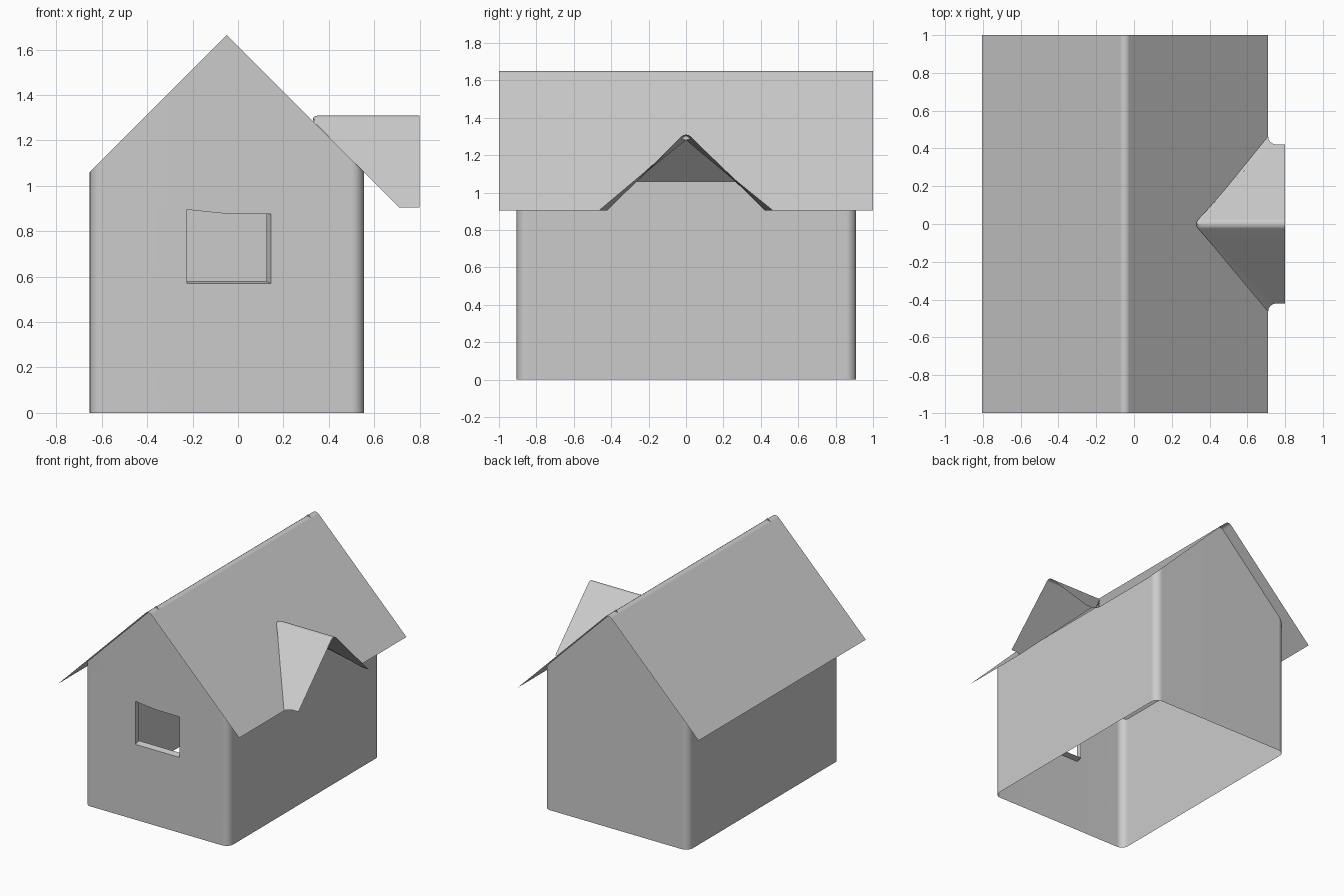
import bpy, bmesh
from mathutils import Vector

cube = bpy.data.objects.get("Cube")
if cube:
    bpy.data.objects.remove(cube, do_unlink=True)

RIDGE_X, RIDGE_Z = -0.05, 1.665

grey = bpy.data.materials.new("plain_grey")
grey.use_nodes = True
grey.diffuse_color = (0.6, 0.6, 0.6, 1)
for node in grey.node_tree.nodes:
    if node.type == 'BSDF_PRINCIPLED':
        node.inputs["Base Color"].default_value = (0.6, 0.6, 0.6, 1)


def finish(bm, name):
    """Turn a bmesh into a smooth-shaded object with flat large faces."""
    mesh = bpy.data.meshes.new(name)
    bm.to_mesh(mesh)
    bm.free()
    mesh.materials.append(grey)
    obj = bpy.data.objects.new(name, mesh)
    bpy.context.collection.objects.link(obj)
    bpy.ops.object.select_all(action='DESELECT')
    obj.select_set(True)
    bpy.context.view_layer.objects.active = obj
    bpy.ops.object.shade_smooth_by_angle()
    mod = obj.modifiers.new("even_normals", 'WEIGHTED_NORMAL')
    mod.keep_sharp = True
    return obj


def slice_faces(bm, faces, co, no, clear=False):
    geom = list({g for f in faces for g in (f, *f.edges, *f.verts)})
    bmesh.ops.bisect_plane(bm, geom=geom, dist=1e-5, plane_co=co,
                           plane_no=no, clear_outer=clear)


# Walls: rounded open shell, trimmed to the gable slopes
x0, x1, y0, y1 = -0.655, 0.555, -0.905, 0.91
bm = bmesh.new()
bmesh.ops.create_cube(bm, size=1)
for v in bm.verts:
    v.co = (x1 if v.co.x > 0 else x0, y1 if v.co.y > 0 else y0,
            2 if v.co.z > 0 else 0)
corners = [e for e in bm.edges
           if abs(e.verts[0].co.z - e.verts[1].co.z) > 1]
bmesh.ops.bevel(bm, geom=corners, offset=0.055, segments=4, profile=0.5,
                affect='EDGES')
bm.normal_update()
caps = [f for f in bm.faces if abs(f.normal.z) > 0.9]
bmesh.ops.delete(bm, geom=caps, context='FACES')
# Split the gables at the ridge so each half is trimmed cleanly
slice_faces(bm, bm.faces[:], (RIDGE_X, 0, 0), (1, 0, 0))
for side in (-1, 1):
    slice_faces(bm, bm.faces[:], (RIDGE_X, 0, RIDGE_Z), (side, 0, 1), True)

# Window: cut in the front wall, with a shallow reveal
wx0, wx1, wz0, wz1 = -0.225, 0.145, 0.57, 0.885


def front_faces():
    bm.normal_update()
    return [f for f in bm.faces if f.normal.y < -0.99]


for x in (wx0, wx1):
    slice_faces(bm, front_faces(), (x, 0, 0), (1, 0, 0))
for z in (wz0, wz1):
    slice_faces(bm, front_faces(), (0, 0, z), (0, 0, 1))
hole = []
for f in front_faces():
    c = f.calc_center_median()
    if wx0 < c.x < wx1 and wz0 < c.z < wz1:
        hole.append(f)
rim = [e for f in hole for e in f.edges
       if sum(g in hole for g in e.link_faces) == 1]
bmesh.ops.delete(bm, geom=hole, context='FACES_ONLY')
rim = [e for e in rim if e.is_valid]
for v in {v for e in rim for v in e.verts}:
    if v.co.z > 0.8:
        v.co.z += 0.01 if v.co.x < -0.1 else -0.008
new = bmesh.ops.extrude_edge_only(bm, edges=rim)["geom"]
for v in (g for g in new if isinstance(g, bmesh.types.BMVert)):
    v.co.y += 0.045
    if v.co.x > 0.1:
        v.co.x -= 0.02
    if v.co.z < 0.6:
        v.co.z += 0.01
finish(bm, "walls")

# Roof: one thin sheet with a cross-gabled dormer, ridges and valleys softened
EAVE_Z, EAVE_R, EAVE_L, FRONT_X, HALF = 0.905, 0.71, -0.805, 0.80, 0.42
bm = bmesh.new()
vert = lambda x, y, z: bm.verts.new(Vector((x, y, z)))
ridge = [vert(RIDGE_X, y, RIDGE_Z) for y in (-1, 1)]
left = [vert(EAVE_L, y, EAVE_Z + 0.005) for y in (-1, 1)]
right = [vert(EAVE_R, y, EAVE_Z) for y in (-1, 1)]
valley = [vert(EAVE_R, y, EAVE_Z) for y in (-HALF, HALF)]
outer = [vert(FRONT_X, y, EAVE_Z) for y in (-HALF, HALF)]
apex = vert(EAVE_R - HALF, 0, EAVE_Z + HALF)
tip = vert(FRONT_X, 0, EAVE_Z + HALF)
for loop in ((ridge[0], ridge[1], left[1], left[0]),
             (ridge[1], ridge[0], right[0], valley[0], apex,
              valley[1], right[1]),
             (apex, valley[0], outer[0], tip),
             (apex, tip, outer[1], valley[1])):
    bm.faces.new(loop)
folds = [e for e in bm.edges if len(e.link_faces) == 2]
bmesh.ops.bevel(bm, geom=folds, offset=0.036, segments=4, profile=0.5,
                affect='EDGES')
bm.normal_update()
finish(bm, "roof")
